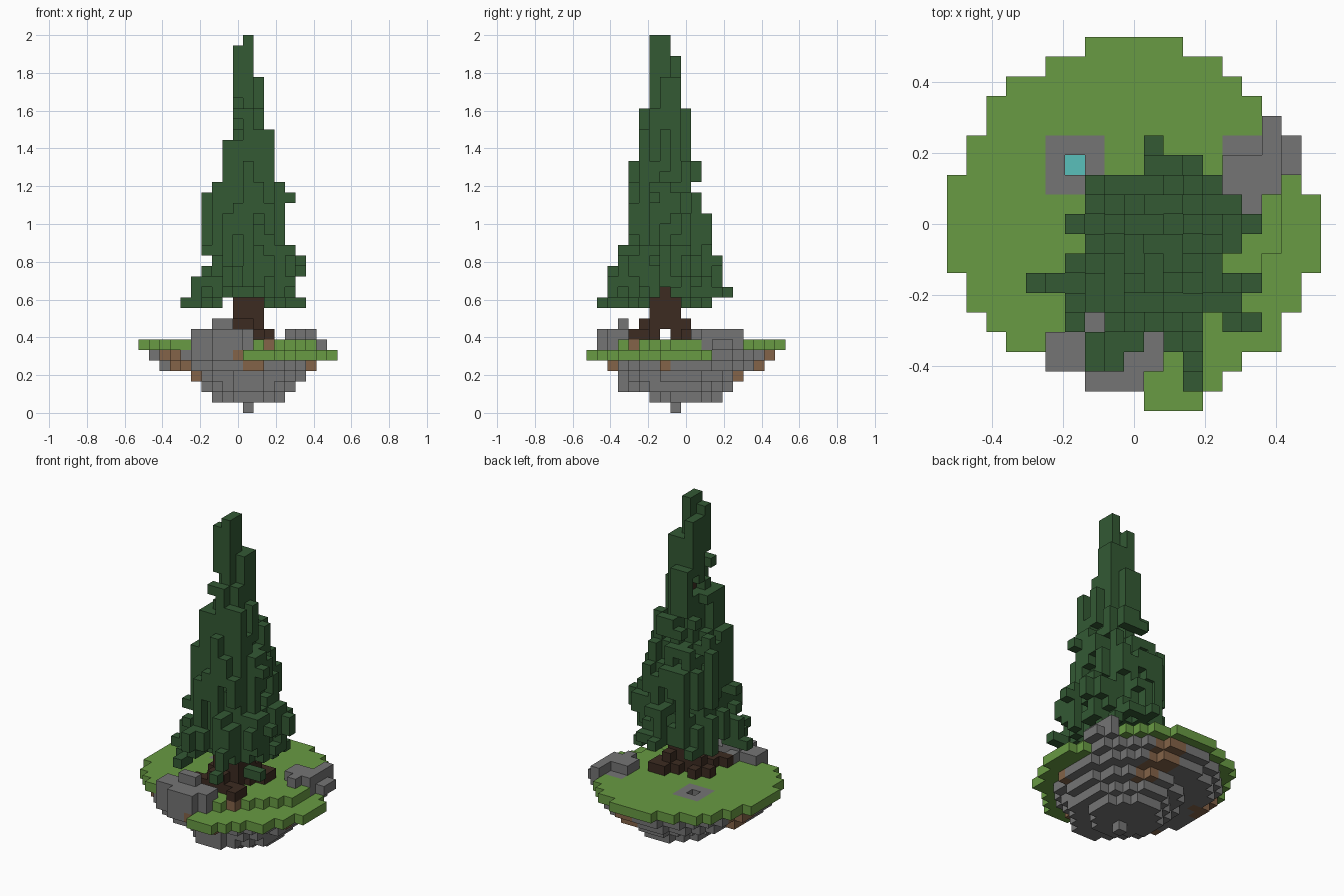
import bpy, bmesh, random
from itertools import product
from mathutils import Vector

random.seed(7)
cube = bpy.data.objects.get("Cube")
if cube:
    bpy.data.objects.remove(cube)

V = 1 / 18  # edge length of one block


def material(name, rgb):
    m = bpy.data.materials.new(name)
    m.use_nodes = True
    m.diffuse_color = (*rgb, 1)
    bsdf = next(n for n in m.node_tree.nodes if n.type == 'BSDF_PRINCIPLED')
    bsdf.inputs["Base Color"].default_value = (*rgb, 1)
    bsdf.inputs["Roughness"].default_value = 0.9
    return m


NEEDLES = material("dark green", (.033, .1, .034))
GRASS = material("grass green", (.14, .325, .056))
STONE = material("stone grey", (.178, .178, .178))
BARK = material("bark brown", (.045, .024, .015))
DIRT = material("dirt brown", (.23, .125, .065))
WATER = material("water teal", (.1, .53, .5))


def box(i0, i1, j0, j1, k0, k1):
    """All block cells in an inclusive range."""
    return set(product(range(i0, i1 + 1), range(j0, j1 + 1), range(k0, k1 + 1)))


def build(name, cells, mat):
    """Make one mesh of the outer faces of a set of block cells."""
    bm = bmesh.new()
    verts = {}
    for c in cells:
        for axis, sign in product(range(3), (-1, 1)):
            n = list(c)
            n[axis] += sign
            if tuple(n) in cells:
                continue
            u, w = (axis + 1) % 3, (axis + 2) % 3
            ring = []
            for a, b in ((-1, -1), (1, -1), (1, 1), (-1, 1))[::sign]:
                p = [2 * x for x in c]
                p[axis] += sign
                p[u] += a
                p[w] += b
                p = tuple(p)
                if p not in verts:
                    verts[p] = bm.verts.new(Vector((p[0], p[1], p[2] + 1)) * V / 2)
                ring.append(verts[p])
            bm.faces.new(ring)
    me = bpy.data.meshes.new(name)
    bm.to_mesh(me)
    bm.free()
    me.materials.append(mat)
    bpy.context.collection.objects.link(bpy.data.objects.new(name, me))


# Island outline: a disc with bites out of the front and the back right
def on_island(i, j):
    if (i, j) == (3, -9):
        return True
    if (i, abs(j)) == (6, 7) or (i, j) == (9, 2) or (i == 7 and j > 4):
        return False
    return i * i + j * j <= (72 if i <= 0 and j < -5 else 85)


def sunken(i, j):
    return i - j >= 9 or (i >= 8 and j <= 2)


grass = set()
for i, j in product(range(-9, 10), repeat=2):
    if on_island(i, j):
        grass.add((i, j, 5 if sunken(i, j) else 6))

# Tapering underside
base = {(1, -1, 0)}
for k, cx, cy, rx, ry in ((1, 1, 0, 3.4, 3.4), (2, 1, -1, 4.4, 5.4),
                          (3, 1, -.5, 5.4, 5.9), (4, 0, 0, 7.3, 7.3),
                          (5, 0, 0, 8.3, 8.3)):
    for i, j in product(range(-9, 10), repeat=2):
        if ((i - cx) / rx) ** 2 + ((j - cy) / ry) ** 2 <= 1 and on_island(i, j):
            base.add((i, j, k))
base -= grass

# Boulders on the front and the side, and the rim of the spring
front_rock = (box(-4, 0, -8, -6, 6, 6) | box(-4, -3, -7, -6, 7, 7)
              | box(-2, 0, -8, -6, 7, 7) | box(1, 1, -7, -6, 6, 7)
              | box(-2, -1, -6, -6, 8, 8) | {(-2, -5, 7)})
front_rock = {c for c in front_rock if on_island(c[0], c[1])}
side_rock = (box(5, 7, 2, 4, 6, 6) | box(5, 7, 2, 3, 7, 7) | box(8, 8, 3, 4, 6, 6)
             | box(7, 7, 4, 5, 6, 7) | box(6, 6, 1, 1, 6, 7))
spring = box(-4, -2, 2, 4, 6, 6)
grass -= front_rock | side_rock | spring
spring.discard((-3, 3, 6))
water = {(-3, 3, 5)}
base -= water

# Dirt pockets in the stone
dirt = {(3, -5, 6)}
for x, y, z, r in ((-6, -4.5, 5, 1.6), (-5, -5, 4, 1.1), (-4, -3, 3, 1), (0, -8, 5, .5),
                   (1.5, -7, 4, .6), (7, -2.5, 4, .6), (8, 3, 5, .5), (2, 8, 5, 1.5),
                   (2, 6, 4, 1.5), (3, 5, 3, 1), (-7, 2, 5, 1.5)):
    dirt |= {c for c in base if (Vector(c) - Vector((x, y, z))).length <= r}
grass -= dirt
base -= dirt

# Trunk standing on splayed roots
trunk = box(0, 2, -3, -1, 8, 10) | box(1, 1, -2, -2, 11, 31) | {(2, -2, 11)}
roots = {(1, -4, 8), (-1, -1, 8), (2, 0, 8), (0, -4, 8)}
for path in (((0, -3), (-1, -3), (-1, -4), (-2, -4), (0, -4)),
             ((2, -3), (2, -4), (3, -4), (3, -5), (1, -4)),
             ((0, -1), (-1, -1), (-1, 0), (-2, -1)),
             ((2, -1), (2, 0), (2, 1), (3, 0), (3, 1), (1, 0))):
    roots |= {(i, j, 7) for i, j in path}

# Needles: (first layer, min x, max x, min y, max y) of each band
bands = ((10, -5, 6, -8, 3), (11, -4, 5, -6, 4), (12, -4, 5, -7, 3), (13, -3, 6, -7, 3),
         (14, -2, 6, -6, 3), (15, -3, 5, -6, 2), (16, -3, 4, -5, 2), (19, -3, 5, -5, 1),
         (21, -2, 4, -5, 0), (22, -1, 3, -5, 1), (24, -1, 3, -5, 0), (26, 0, 3, -4, 0),
         (27, 0, 2, -4, 0), (29, 0, 2, -3, -1), (32, 0, 1, -3, -1), (34, 0, 1, -3, -2),
         (35, 1, 1, -3, -2))
# Spread of the branches in x for each row, front to back
spread = dict(enumerate(((3, 3), (-2, 3), (-2, 3), (-3, 6), (-3, 5), (-5, 6), (-3, 4),
                         (-2, 5), (-4, 6), (-2, 5), (-2, 4), (1, 4), (1, 1)), -8))
bare = {(1, -6), (1, -7), (0, -7), (-2, -5), (4, -5)}
ragged = {}
needles = set()
for n, (start, i0, i1, j0, j1) in enumerate(bands):
    end = bands[n + 1][0] if n + 1 < len(bands) else 36
    cx, cy = (i0 + i1) / 2, (j0 + j1) / 2
    rx, ry = (i1 - i0 + 1) / 2, (j1 - j0 + 1) / 2
    for i, j, k in box(i0, i1, j0, j1, start, end - 1):
        # hanging sprays: each column keeps its reach for a few layers
        key = (i, j, (k + 2 * i + j) // 3)
        reach = ragged.setdefault(key, random.uniform(.3, 1.2))
        d = ((i - cx) / rx) ** 2 + ((j - cy) / ry) ** 2
        if not spread[j][0] <= i <= spread[j][1] or (i, j) in bare:
            continue
        # a few boughs always reach the edge of their band
        arm = j in (0, -3) or i in (-1, 1, 3)
        if start == 10:
            # only drooping tips hang beside the trunk
            if not -2 < i < 4 and (not -6 < j < 0 or i < 0) and .3 < d < reach:
                needles.add((i, j, k))
        elif d < reach or (arm and d < 1.25 and reach > .62):
            if k > 11 or j != -2 or i < 2:
                needles.add((i, j, k))
needles |= box(-5, -3, -3, -3, 10, 10) | {(6, -5, 10), (5, -5, 10), (3, -8, 10),
                                          (3, -7, 11), (6, 0, 13), (6, -3, 14), (1, 4, 11)}
needles -= trunk

build("grass_top", grass, GRASS)
build("island_underside", base, STONE)
build("dirt_pockets", dirt, DIRT)
build("front_boulder", front_rock, STONE)
build("side_boulder", side_rock, STONE)
build("spring_rim", spring, STONE)
build("spring_water", water, WATER)
build("trunk", trunk, BARK)
build("roots", roots, BARK)
build("needles", needles, NEEDLES)
